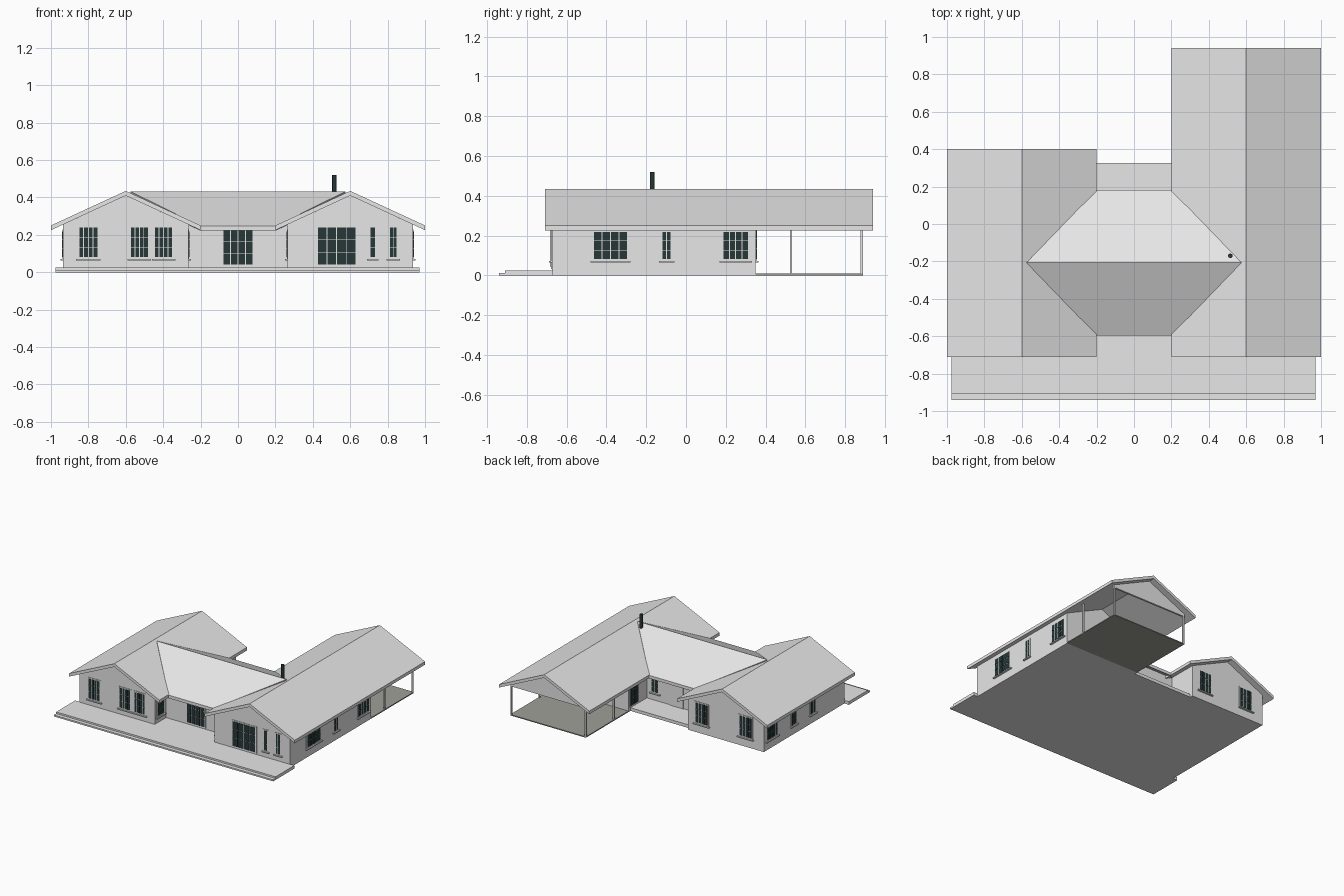
import bpy, bmesh

if "Cube" in bpy.data.objects:
    bpy.data.objects.remove(bpy.data.objects["Cube"])


def material(name, color):
    m = bpy.data.materials.new(name)
    m.use_nodes = True
    m.diffuse_color = (*color, 1)
    m.node_tree.nodes["Principled BSDF"].inputs["Base Color"].default_value = (*color, 1)
    return m


LIGHT = material("light_grey", (0.8, 0.8, 0.8))
DARK = material("dark_glass", (0.02, 0.038, 0.038))
FLOOR = material("carport_floor_grey", (0.35, 0.35, 0.32))


def finish(name, bm, mat):
    bmesh.ops.recalc_face_normals(bm, faces=bm.faces)
    me = bpy.data.meshes.new(name)
    bm.to_mesh(me)
    bm.free()
    me.materials.append(mat)
    ob = bpy.data.objects.new(name, me)
    bpy.context.collection.objects.link(ob)
    return ob


def add_box(bm, x, y, z):
    v = [bm.verts.new((a, b, c)) for a in x for b in y for c in z]
    for f in ((0, 1, 3, 2), (4, 6, 7, 5), (0, 4, 5, 1), (2, 3, 7, 6), (0, 2, 6, 4), (1, 5, 7, 3)):
        bm.faces.new([v[i] for i in f])


def box(name, x, y, z, mat=LIGHT):
    bm = bmesh.new()
    add_box(bm, x, y, z)
    return finish(name, bm, mat)


def prism(name, profile, axis, starts, ends):
    """Extrude a (u, z) profile along an axis, with a start and end for each point."""
    bm = bmesh.new()

    def ring(ts):
        return [bm.verts.new((u, t, z) if axis == "y" else (t, u, z))
                for (u, z), t in zip(profile, ts)]
    a, b = ring(starts), ring(ends)
    n = len(profile)
    bm.faces.new(a)
    bm.faces.new(b[::-1])
    for i in range(n):
        j = (i + 1) % n
        bm.faces.new((a[i], b[i], b[j], a[j]))
    return finish(name, bm, LIGHT)


EAVE, RIDGE, THICK = 0.225, 0.41, 0.025


def chevron(center, half):
    return [(center - half, EAVE), (center, RIDGE), (center + half, EAVE),
            (center + half, EAVE + THICK), (center, RIDGE + THICK), (center - half, EAVE + THICK)]


def gable(center, half, shoulder, bottom):
    return [(center - half, bottom), (center + half, bottom), (center + half, shoulder),
            (center, RIDGE), (center - half, shoulder)]


# Wings: gabled walls and roofs
for side, x, back in (("right", -0.6, 0.40), ("left", 0.6, 0.94)):
    prism(side + "_wing_walls", gable(x, 0.335, 0.255, 0), "y", [-0.675] * 5, [0.35] * 5)
    prism(side + "_wing_roof", chevron(x, 0.4), "y", [-0.71] * 6, [back] * 6)

# Middle block, its roof narrowing toward the valleys
mid = -0.207
prism("middle_walls", gable(mid, 0.325, 0.256, 0), "x", [-0.3] * 5, [0.3] * 5)
reach = [0.2, 0.575, 0.2, 0.2, 0.575, 0.2]
prism("middle_roof", [(u, z - 0.003) for u, z in chevron(mid, 0.388)], "x",
      [-r for r in reach], reach)

# Terraces and steps
box("front_step", (-0.975, 0.97), (-0.94, -0.90), (0, 0.012))
box("front_terrace", (-0.975, 0.97), (-0.91, -0.67), (0, 0.025))
box("entry_floor", (-0.265, 0.265), (-0.67, -0.53), (0, 0.025))
box("back_patio", (-0.265, 0.265), (0.11, 0.325), (0, 0.025))

# Carport
box("carport_floor", (0.265, 0.935), (0.35, 0.89), (0, 0.008), FLOOR)
prism("carport_gable", gable(0.6, 0.335, 0.255, 0.235), "y", [0.875] * 5, [0.89] * 5)
for i, x in enumerate((0.271, 0.929)):
    for j, y in enumerate((0.528, 0.884)):
        box(f"carport_post_{i}_{j}", (x - 0.006, x + 0.006), (y - 0.006, y + 0.006), (0, 0.255))

# Chimney pipe
bm = bmesh.new()
bmesh.ops.create_cone(bm, cap_ends=True, segments=16, radius1=0.012, radius2=0.012, depth=0.14)
bmesh.ops.translate(bm, verts=bm.verts, vec=(0.515, -0.17, 0.45))
pipe = finish("chimney_pipe", bm, DARK)


def window(name, axis, wall, sign, u0, u1, z0, z1, cols, rows=3, sill=True):
    """Frame, panes and sill on a wall at a given x or y."""
    def plate(bm, a, b, c, d, depth):
        t = sorted((wall - sign * 0.003, wall + sign * depth))
        if axis == "x":
            add_box(bm, t, (a, b), (c, d))
        else:
            add_box(bm, (a, b), t, (c, d))
    frame = bmesh.new()
    plate(frame, u0 - 0.009, u1 + 0.009, z0 - 0.008, z1 + 0.008, 0.004)
    if sill:
        plate(frame, u0 - 0.016, u1 + 0.016, z0 - 0.016, z0 - 0.008, 0.014)
    finish(name + "_frame", frame, LIGHT)
    panes = bmesh.new()
    w, h = (u1 - u0) / cols, (z1 - z0) / rows
    for c in range(cols):
        for r in range(rows):
            plate(panes, u0 + c * w + 0.0025, u0 + (c + 1) * w - 0.0025,
                  z0 + r * h + 0.0015, z0 + (r + 1) * h - 0.0015, 0.006)
    finish(name + "_panes", panes, DARK)


# Front windows and glazed doors
for i, (a, b, n) in enumerate(((-0.85, -0.75, 4), (-0.575, -0.48, 4), (-0.445, -0.35, 4),
                               (0.705, 0.735, 1), (0.81, 0.85, 2))):
    window(f"front_window_{i}", "y", -0.675, -1, a, b, 0.08, 0.24, n)
window("front_glass_doors", "y", -0.675, -1, 0.425, 0.63, 0.04, 0.24, 4, sill=False)
window("entry_doors", "y", -0.532, -1, -0.08, 0.08, 0.04, 0.225, 4, sill=False)

# Outer side windows
for i, (a, b, n) in enumerate(((-0.465, -0.295, 4), (-0.12, -0.075, 2), (0.185, 0.315, 4))):
    window(f"left_side_window_{i}", "x", 0.935, 1, a, b, 0.08, 0.22, n)
for i, (a, b, n) in enumerate(((-0.30, -0.24, 2), (-0.06, 0.0, 2), (0.18, 0.31, 4))):
    window(f"right_side_window_{i}", "x", -0.935, -1, a, b, 0.08, 0.22, n)

# Windows facing the front entry
for side, s in (("left", 1), ("right", -1)):
    window(side + "_entry_window", "x", s * 0.265, -s, -0.645, -0.565, 0.08, 0.22, 2)

# Back windows and courtyard doors
for i, (a, b) in enumerate(((-0.83, -0.72), (-0.44, -0.33))):
    window(f"back_window_{i}", "y", 0.35, 1, a, b, 0.08, 0.24, 4)
window("courtyard_window", "y", 0.118, 1, 0.16, 0.22, 0.09, 0.21, 2)
window("courtyard_door", "x", 0.265, -1, 0.23, 0.33, 0.04, 0.22, 2, sill=False)
box("back_door", (-0.06, 0.06), (0.11, 0.124), (0.025, 0.21))
